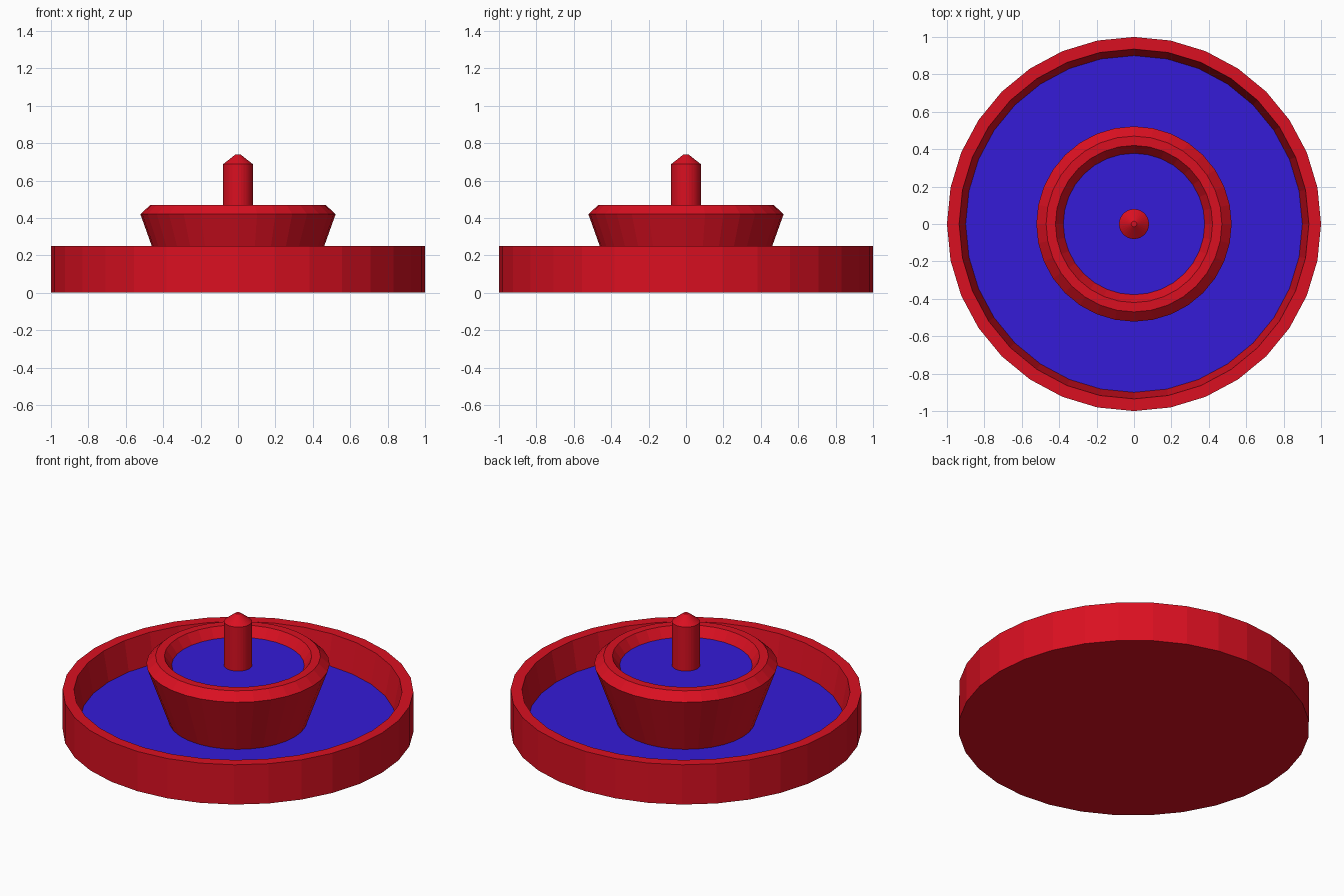
import bpy, bmesh
from math import cos, sin, tau

if "Cube" in bpy.data.objects:
    bpy.data.objects.remove(bpy.data.objects["Cube"])

SIDES = 32


def material(name, rgb):
    mat = bpy.data.materials.new(name)
    mat.diffuse_color = (*rgb, 1)
    mat.use_nodes = True
    mat.node_tree.nodes["Principled BSDF"].inputs["Base Color"].default_value = mat.diffuse_color
    return mat


def lathe(name, profile, mat, sides=SIDES):
    """Spin (radius, z) points, listed bottom to top along the outside, around z."""
    bm = bmesh.new()
    rings = []
    for r, z in profile:
        if r == 0:
            rings.append([bm.verts.new((0, 0, z))] * sides)
        else:
            rings.append([bm.verts.new((r * cos(tau * i / sides), r * sin(tau * i / sides), z))
                          for i in range(sides)])
    for low, high in zip(rings, rings[1:]):
        for i in range(sides):
            j = (i + 1) % sides
            # the dict drops the doubled vertex where a ring is a single point
            bm.faces.new(list(dict.fromkeys((low[i], low[j], high[j], high[i]))))
    mesh = bpy.data.meshes.new(name)
    bm.to_mesh(mesh)
    bm.free()
    mesh.materials.append(mat)
    obj = bpy.data.objects.new(name, mesh)
    bpy.context.collection.objects.link(obj)
    return obj


red = material("red_stone", (0.7, 0.005, 0.015))
blue = material("blue_water", (0.035, 0.011, 0.68))

LOWER_WATER, UPPER_WATER = 0.065, 0.41

# Wide lower basin with a closed underside and sloped inner wall
lathe("lower_basin", [(0, 0), (1, 0), (1, 0.25), (0.935, 0.25), (0.90, LOWER_WATER)], red)
lathe("lower_water", [(0.90, LOWER_WATER), (0, LOWER_WATER)], blue)

# Flared upper bowl with a chamfered rim
lathe("upper_bowl", [(0.395, LOWER_WATER), (0.522, 0.42), (0.47, 0.468),
                     (0.42, 0.468), (0.378, UPPER_WATER)], red)
lathe("upper_water", [(0.378, UPPER_WATER), (0, UPPER_WATER)], blue)

# Central spout with a tapered tip
lathe("spout", [(0.08, UPPER_WATER), (0.08, 0.687), (0.015, 0.738), (0, 0.738)], red)
